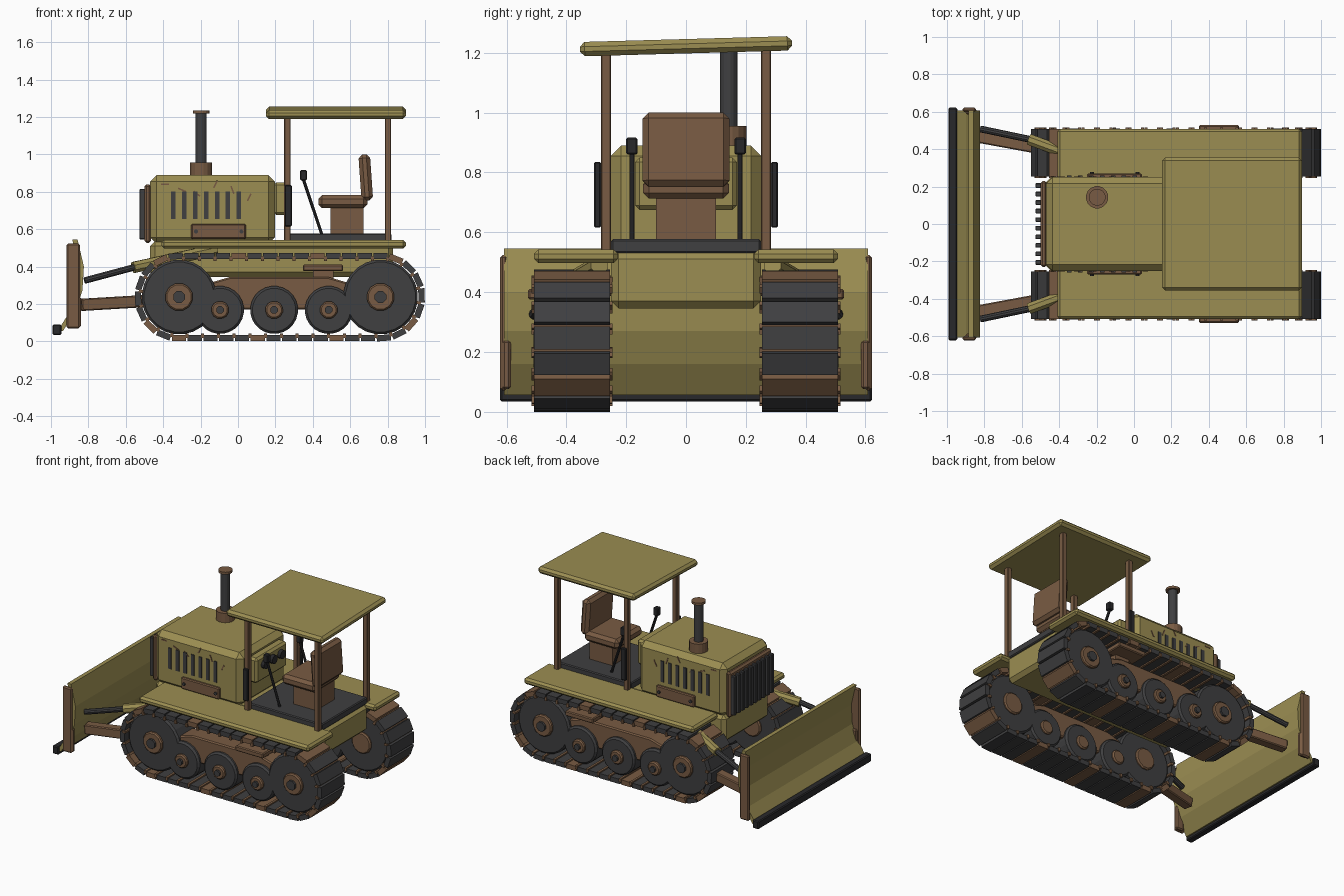
import bpy, bmesh, math, random
from mathutils import Vector, Matrix

cube = bpy.data.objects.get("Cube")
if cube:
    bpy.data.objects.remove(cube, do_unlink=True)
random.seed(4)


def material(name, r, g, b):
    m = bpy.data.materials.new(name)
    m.use_nodes = True
    m.diffuse_color = (r, g, b, 1)
    bsdf = m.node_tree.nodes["Principled BSDF"]
    bsdf.inputs["Base Color"].default_value = (r, g, b, 1)
    bsdf.inputs["Roughness"].default_value = 0.8
    return m


OLIVE = material("olive paint", 0.33, 0.27, 0.085)
RUST = material("rusty brown", 0.19, 0.105, 0.056)
STEEL = material("dark steel", 0.05, 0.05, 0.052)
BLACK = material("black rubber", 0.022, 0.022, 0.024)


def finish(name, bm, mats, bevel=0):
    bmesh.ops.recalc_face_normals(bm, faces=bm.faces)
    mesh = bpy.data.meshes.new(name)
    bm.to_mesh(mesh)
    bm.free()
    for m in mats:
        mesh.materials.append(m)
    ob = bpy.data.objects.new(name, mesh)
    bpy.context.collection.objects.link(ob)
    if bevel:
        mod = ob.modifiers.new("bevel", 'BEVEL')
        mod.width, mod.segments = bevel, 1
    return ob


def box(name, mat, x, y, z, bevel=0, lean=(0, 'Y')):
    """Box from (low, high) ranges, optionally leaned about its centre."""
    bm = bmesh.new()
    centre = Vector([(r[0] + r[1]) / 2 for r in (x, y, z)])
    size = [abs(r[1] - r[0]) for r in (x, y, z)]
    mat4 = Matrix.Translation(centre) @ Matrix.Rotation(lean[0], 4, lean[1]) @ Matrix.Diagonal((*size, 1))
    bmesh.ops.create_cube(bm, size=1, matrix=mat4)
    return finish(name, bm, [mat], bevel)


def rod(name, mat, a, b, radius, sides=12, bevel=0):
    """Cylinder, or square bar with four sides, between two points."""
    a, b = Vector(a), Vector(b)
    d = b - a
    turn = d.to_track_quat('Z', 'Y').to_matrix().to_4x4()
    bm = bmesh.new()
    bmesh.ops.create_cone(bm, cap_ends=True, segments=sides, radius1=radius, radius2=radius,
                          depth=d.length, matrix=Matrix.Translation((a + b) / 2) @ turn
                          @ Matrix.Rotation(math.pi / sides, 4, 'Z'))
    return finish(name, bm, [mat], bevel)


def extrude_y(name, mat, outline, y0, y1, bevel=0):
    """Prism from an x-z outline."""
    bm = bmesh.new()
    rings = [[bm.verts.new((x, y, z)) for x, z in outline] for y in (y0, y1)]
    n = len(outline)
    for i in range(n):
        j = (i + 1) % n
        bm.faces.new((rings[0][i], rings[0][j], rings[1][j], rings[1][i]))
    bm.faces.new(rings[0])
    bm.faces.new(rings[1])
    return finish(name, bm, [mat], bevel)


# Track path: two straights joined by half circles
FRONT, REAR, MID_Z = -0.315, 0.762, 0.237


def path(t, r):
    run, arc = REAR - FRONT, math.pi * 0.22
    t %= 2 * (run + arc)
    if t < run:
        return FRONT + t, MID_Z - r, 0
    if t < run + arc:
        a = (t - run) / 0.22
        return REAR + r * math.sin(a), MID_Z - r * math.cos(a), a
    if t < 2 * run + arc:
        return REAR - (t - run - arc), MID_Z + r, math.pi
    a = math.pi + (t - 2 * run - arc) / 0.22
    return FRONT + r * math.sin(a), MID_Z - r * math.cos(a), a


def track(name, y):
    count = 42
    pitch = 2 * (REAR - FRONT + math.pi * 0.22) / count
    bm = bmesh.new()
    for i in range(count):
        parts = ((i * pitch, 0.219, (0.076, 0.255, 0.033), 1 if i % 5 == 0 else 0),
                 ((i + 0.5) * pitch, 0.206, (0.016, 0.27, 0.024), 1))
        for t, r, size, slot in parts:
            x, z, a = path(t, r)
            m = Matrix.Translation((x, y, z)) @ Matrix.Rotation(-a, 4, 'Y') @ Matrix.Diagonal((*size, 1))
            new = bmesh.ops.create_cube(bm, size=1, matrix=m)["verts"]
            for f in {f for v in new for f in v.link_faces}:
                f.material_index = slot
    finish(name, bm, [STEEL, RUST])


def wheel(name, s, x, z, r, hub):
    rod(name, STEEL, (x, s * 0.275, z), (x, s * 0.475, z), r, 24, 0.012)
    rod(name + "_hub", RUST, (x, s * 0.26, z), (x, s * 0.495, z), hub, 12, 0.008)
    rod(name + "_bolt", STEEL, (x, s * 0.49, z), (x, s * 0.51, z), hub * 0.45, 8)


# Hull, hood and radiator
box("hull", OLIVE, (-0.47, 0.83), (-0.25, 0.25), (0.345, 0.535), 0.025)
box("engine_hood", OLIVE, (-0.47, 0.197), (-0.252, 0.252), (0.52, 0.89), 0.035)
box("radiator_frame", RUST, (-0.5, -0.465), (-0.23, 0.23), (0.525, 0.84), 0.012)
for i in range(10):
    y = -0.205 + i * 0.0456
    box("radiator_bar", STEEL, (-0.527, -0.49), (y - 0.013, y + 0.013), (0.545, 0.815), 0.004)

# Dashboard with gauges
box("dashboard", OLIVE, (0.19, 0.262), (-0.17, 0.17), (0.675, 0.85), 0.015)
for y in (-0.09, 0, 0.09):
    rod("gauge", BLACK, (0.255, y, 0.79), (0.285, y, 0.79), 0.03, 12)

# Exhaust stack
for label, m, r, z0, z1 in (("base", RUST, 0.06, 0.88, 0.955), ("pipe", STEEL, 0.03, 0.95, 1.225),
                            ("cap", RUST, 0.045, 1.218, 1.234)):
    rod("exhaust_" + label, m, (-0.197, 0.143, z0), (-0.197, 0.143, z1), r, 16)

# Driver's floor, seat and canopy
box("cab_floor", STEEL, (0.25, 0.82), (-0.25, 0.25), (0.53, 0.577), 0.006)
box("seat_pedestal", RUST, (0.495, 0.67), (-0.1, 0.1), (0.57, 0.725))
box("seat_cushion", RUST, (0.43, 0.692), (-0.143, 0.143), (0.712, 0.782), 0.02)
box("seat_back", RUST, (0.652, 0.714), (-0.145, 0.145), (0.752, 1.0), 0.02, (-0.07, 'Y'))
box("canopy", OLIVE, (0.15, 0.897), (-0.355, 0.355), (1.198, 1.246), 0.016, (0.028, 'X'))

scratches = ((-0.39, 0.84, 0), (-0.3, 0.81, 0.4), (-0.22, 0.79, 0.7), (-0.12, 0.84, -1.1),
             (-0.03, 0.81, 1.2), (0.06, 0.77, -1.1))

for s in (-1, 1):
    side = "right" if s < 0 else "left"

    # Hood side: louvres, panel, bolts and rust scratches
    for i in range(7):
        x = -0.345 + i * 0.0582
        box(side + "_louvre", STEEL, (x - 0.012, x + 0.012), (s * 0.249, s * 0.258), (0.655, 0.8))
    box(side + "_hood_panel", RUST, (-0.25, 0.042), (s * 0.24, s * 0.27), (0.548, 0.627), 0.006)
    for x in (-0.225, 0.018):
        rod(side + "_panel_bolt", STEEL, (x, s * 0.265, 0.587), (x, s * 0.278, 0.587), 0.011, 8)
    for x, z, a in scratches:
        box(side + "_rust_scratch", RUST, (x - 0.022, x + 0.022), (s * 0.25, s * 0.255),
            (z - 0.004, z + 0.004), 0, (a, 'Y'))

    # Cab posts, grab bars and steering levers
    for x in (0.264, 0.802):
        box(side + "_canopy_post", RUST, (x - 0.017, x + 0.017), (s * 0.25, s * 0.285), (0.535, 1.21), 0.004)
    box(side + "_grab_bar", BLACK, (0.25, 0.288), (s * 0.285, s * 0.307), (0.615, 0.835), 0.004)
    rod(side + "_lever", BLACK, (0.447, s * 0.18, 0.575), (0.345, s * 0.18, 0.88), 0.009, 8)
    box(side + "_lever_knob", BLACK, (0.332, 0.368), (s * 0.162, s * 0.2), (0.86, 0.916), 0.005)

    # Fender, track frame and step
    box(side + "_fender", OLIVE, (-0.41, 0.897), (s * 0.228, s * 0.508), (0.497, 0.542), 0.014)
    extrude_y(side + "_track_frame", RUST,
              ((-0.3, 0.17), (0.75, 0.17), (0.75, 0.29), (0.6, 0.31), (0.48, 0.345), (-0.04, 0.345),
               (-0.16, 0.31), (-0.3, 0.29)), s * 0.3, s * 0.45, 0.008)
    box(side + "_step", RUST, (0.347, 0.562), (s * 0.4, s * 0.528), (0.375, 0.41), 0.006)
    box(side + "_step_bracket", RUST, (0.4, 0.51), (s * 0.38, s * 0.43), (0.33, 0.38))

    # Running gear
    track(side + "_track", s * 0.381)
    wheel(side + "_idler", s, FRONT, MID_Z, 0.2, 0.075)
    wheel(side + "_sprocket", s, REAR, MID_Z, 0.2, 0.075)
    for x in (-0.096, 0.193, 0.485):
        wheel(side + "_road_wheel", s, x, 0.168, 0.128, 0.048)

    # Blade linkage
    rod(side + "_push_arm", RUST, (-0.84, s * 0.468, 0.195), (-0.47, s * 0.4, 0.217), 0.046, 4, 0.006)
    rod(side + "_lift_rod", STEEL, (-0.82, s * 0.508, 0.325), (-0.52, s * 0.445, 0.405), 0.018, 10)
    rod(side + "_lift_cylinder", OLIVE, (-0.56, s * 0.452, 0.395), (-0.12, s * 0.29, 0.49), 0.032, 8)

    # Blade end plate with wider lower bracket
    box(side + "_blade_end_plate", RUST, (-0.916, -0.846), (s * 0.598, s * 0.622), (0.07, 0.545 - 0.022), 0.008)
    box(side + "_blade_end_bracket", RUST, (-0.9, -0.84), (s * 0.585, s * 0.615), (0.075, 0.24), 0.008)

# Curved blade and its cutting edge
curve = ((-0.872, 0.545), (-0.838, 0.4), (-0.846, 0.27), (-0.885, 0.16), (-0.95, 0.055))
outline = [(x + 0.014, z) for x, z in curve] + [(x - 0.014, z) for x, z in reversed(curve)]
extrude_y("blade", OLIVE, outline, -0.608, 0.608)
box("cutting_edge", BLACK, (-0.992, -0.945), (-0.622, 0.622), (0.034, 0.09), 0.006)
